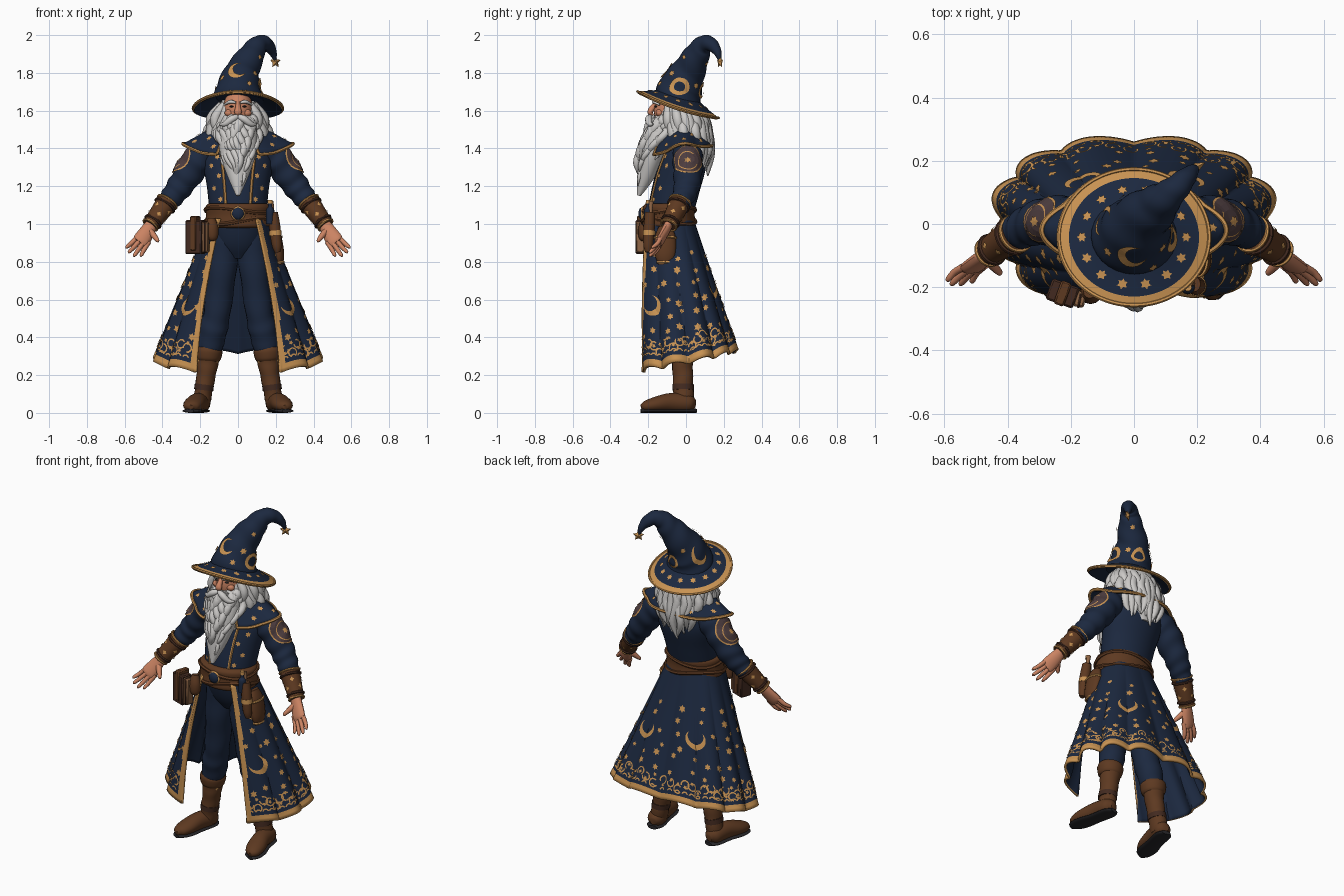
import bpy, bmesh, random
from math import sin, cos, pi, copysign
from mathutils import Vector

random.seed(4)
if "Cube" in bpy.data.objects:
    bpy.data.objects.remove(bpy.data.objects["Cube"])


def material(name, *rgb):
    m = bpy.data.materials.new(name)
    m.use_nodes = True
    m.diffuse_color = (*rgb, 1)
    m.node_tree.nodes["Principled BSDF"].inputs["Base Color"].default_value = (*rgb, 1)
    return m


navy = material("navy cloth", .0115, .0215, .05)
gold = material("gold thread", .58, .29, .085)
leather = material("brown leather", .11, .041, .015)
dark = material("dark leather", .055, .023, .014)
skin = material("skin", .6, .23, .125)
white = material("white hair", .6, .585, .57)
black = material("dark sole", .02, .019, .022)
tan = material("tan leather", .27, .13, .06)
plum = material("dull patch", .075, .047, .05)


def build(name, verts, faces, mats, index=None, recalc=True):
    me = bpy.data.meshes.new(name)
    me.from_pydata(verts, [], faces)
    for m in mats:
        me.materials.append(m)
    if index:
        me.polygons.foreach_set("material_index", index)
    if recalc:
        bm = bmesh.new()
        bm.from_mesh(me)
        bmesh.ops.recalc_face_normals(bm, faces=bm.faces)
        bm.to_mesh(me)
        bm.free()
    me.shade_smooth()
    me.set_sharp_from_angle(angle=.8)
    ob = bpy.data.objects.new(name, me)
    bpy.context.scene.collection.objects.link(ob)
    return ob


def grid(name, f, nu, nv, mats, closed=True, capped=False, rule=None, thick=0):
    """Mesh a surface f(u, v); u runs around, v runs along."""
    n = nu if closed else nu + 1
    verts = [f(i / nu, j / nv) for j in range(nv + 1) for i in range(n)]
    faces, index = [], []
    for j in range(nv):
        for i in range(nu):
            k = (i + 1) % n
            faces.append((j * n + i, j * n + n + i, j * n + n + k, j * n + k))
            index.append(rule((i + .5) / nu, (j + .5) / nv) if rule else 0)
    if capped:
        faces += [tuple(range(n)), tuple(range(nv * n, nv * n + n))]
        index += [index[0], index[-1]]
    ob = build(name, verts, faces, mats, index, recalc=capped)
    if thick:
        mod = ob.modifiers.new("thickness", "SOLIDIFY")
        mod.thickness, mod.material_offset = thick, len(mats) - 1
    return f


def spline(pts, t):
    t = min(max(t, 0), 1) * (len(pts) - 1)
    i = min(int(t), len(pts) - 2)
    t -= i
    a, b, c, d = (pts[min(max(i + k, 0), len(pts) - 1)] for k in (-1, 0, 1, 2))
    return b + ((c - a) + ((a * 2 - b * 5 + c * 4 - d) + (b * 3 - a - c * 3 + d) * t) * t) * (t / 2)


def tube(name, pts, mat, sides=12, ref=(0, 1, 0), fold=0, waves=0, steps=5):
    """Loft along (x, y, z, radius[, depth]) points, with optional cloth folds."""
    pts = [Vector(tuple(p) if len(p) == 5 else (*p, p[3])) for p in pts]

    def f(u, v):
        p = spline(pts, v)
        t = Vector((spline(pts, v + .01) - spline(pts, v - .01))[:3]).normalized()
        side = t.cross(Vector(ref)).normalized()
        a = 2 * pi * u
        k = 1 + fold * sin(2 * pi * waves * v + 2 * sin(a))
        return (Vector(p[:3]) + side * cos(a) * max(p[3], .002) * k
                + side.cross(t) * sin(a) * max(p[4], .002) * k)
    return grid(name, f, sides, steps * (len(pts) - 1), [mat], capped=True)


def mirror(s, *pts):
    return [(p[0] * s, *p[1:]) for p in pts]


def ball(name, at, size, mat, segs=20):
    bm = bmesh.new()
    bmesh.ops.create_uvsphere(bm, u_segments=segs, v_segments=segs // 2, radius=1)
    verts = [Vector(at) + Vector(a * b for a, b in zip(v.co, size)) for v in bm.verts]
    faces = [[v.index for v in f.verts] for f in bm.faces]
    bm.free()
    return build(name, verts, faces, [mat])


def box(name, at, size, mat, turn=0):
    c = [(x, y, z) for z in (-1, 1) for x, y in ((-1, -1), (1, -1), (1, 1), (-1, 1))]
    verts = [[a * b / 2 for a, b in zip(p, size)] for p in c]
    ob = build(name, verts, [(0, 1, 2, 3), (4, 5, 6, 7)]
               + [(i, (i + 1) % 4, (i + 1) % 4 + 4, i + 4) for i in range(4)], [mat])
    ob.location, ob.rotation_euler.z = at, turn
    ob.modifiers.new("soft_edges", "BEVEL").width = .006


# Flat embroidery shapes as lists of polygons
def star(r, points=6):
    ring = [(r * (1, .6)[i % 2] * sin(pi * i / points), r * (1, .6)[i % 2] * cos(pi * i / points))
            for i in range(2 * points)]
    return [[(0, 0), ring[i - 1], ring[i]] for i in range(len(ring))]


def arc(r, turn=0, span=1.5 * pi, width=.55, taper=True, n=16):
    def pt(i, k):
        q = r * (1 - k * width * (sin(pi * i / n) if taper else 1))
        return q * cos(turn + span * i / n), q * sin(turn + span * i / n)
    return [[pt(i, 0), pt(i + 1, 0), pt(i + 1, 1), pt(i, 1)] for i in range(n)]


def ring(r, width):
    return arc(r, 0, 2 * pi, width, False, 24)


def embroider(name, f, items, mat=gold, lift=.004):
    """Lay shapes (u, v, polygons) on the surface f, just above it."""
    verts, faces, e = [], [], .004
    for u, v, polys in items:
        du, dv = (f(u + e, v) - f(u - e, v)) / (2 * e), (f(u, v + e) - f(u, v - e)) / (2 * e)
        normal = du.cross(dv).normalized()
        if normal.dot(f(u, v) - f(u + .5, v)) < 0:
            normal.negate()
        for poly in polys:
            faces.append(range(len(verts), len(verts) + len(poly)))
            verts += [f(u + a / du.length, v + b / dv.length) + normal * lift for a, b in poly]
    build(name, verts, faces, [mat], recalc=False)


def trim(name, f, ends, r=.008, n=40, mat=gold):
    (u0, v0), (u1, v1) = ends
    tube(name, [(*f(u0 + (u1 - u0) * i / n, v0 + (v1 - v0) * i / n), r) for i in range(n + 1)],
         mat, 6, ref=(.13, .2, 1) if v0 == v1 else (0, 1, 0), steps=2)


# Torso and open skirt with rounded pleats and a gold border
torso = tube("torso", [(0, -.06, .82, .06, .05), (0, -.065, .9, .125, .095), (0, -.08, 1.05, .148, .118),
                       (0, -.05, 1.2, .165, .125), (0, -.01, 1.34, .185, .12), (0, -.005, 1.43, .145, .09),
                       (0, -.03, 1.54, .06)], navy, 32)


def skirt(u, v):
    edge = .65 - .15 * v
    a = edge + (2 * pi - 2 * edge) * u
    lobe = abs(sin(6 * a)) ** .8 * 2 - 1.2
    k = 1 + .045 * v * lobe
    x, y = (copysign(abs(q) ** .87, q) for q in (sin(a), -cos(a)))
    y *= 1 + (.45 - .3 * v) * max(cos(a), 0) ** 2
    z = 1.03 + v * (.275 - .055 * cos(a) + .012 * lobe - 1.03)
    return Vector(((.155 + .29 * v) * x * k, -.085 + .1 * v + (.125 + .135 * v) * y * k, z))


grid("skirt", skirt, 216, 40, [navy, gold, navy], closed=False, thick=.014,
     rule=lambda u, v: int(v > .955 or (.5 - abs(u - .5)) * (.8 + 1.4 * v) < .028))
marks = [(u, v, arc(.056, t)) for u, v, t in ((.065, .59, -1.57), (.935, .59, 0), (.4, .52, -.8), (.6, .5, -.8))]
for row in range(6):
    for col in range(18):
        u, v = (col + .5 + random.uniform(-.25, .25)) / 18, .27 + row * .1 + random.uniform(-.03, .03)
        if all(abs(u - m[0]) > .04 or abs(v - m[1]) > .1 for m in marks[:4]) and (v > .4 or col % 2):
            marks.append((u, v, star(random.uniform(.014, .024))))
for col in range(48):
    u = (col + .7) / 49
    marks.append((u, .87 + .03 * sin(col * 2), arc(.027, col * 2.2, 5, .3, False, 10)))
    marks.append((u, .86 + .03 * cos(col * 2.6), star(.012, 5)))
    marks.append((u, .93, arc(.02, 3.4, 2.6, .4, False, 6)))
embroider("skirt_embroidery", skirt, marks)

# Chest trim and stars
for s in (-1, 1):
    trim("chest_trim", torso, ((.75 + s * .07, .37), (.75 + s * .08, .75)), .008)
embroider("chest_stars", torso, [(.75 + s * (.1 + .04 * (i % 2)), .4 + .065 * i, star(.016))
                                 for s in (-1, 1) for i in range(5)])


# Shoulder cape with pointed sides
def cape(u, v):
    a = .45 + (2 * pi - .9) * u
    point = abs(sin(a)) ** 8
    scallop = .012 * v * abs(sin(3 * a))
    drop = .15 * v ** 1.2 + .025 * v * cos(a) - .035 * v * v * point
    return Vector((sin(a) * (.08 + .165 * v + scallop + .035 * v * point),
                   -.02 - cos(a) * (.08 + .075 * v + scallop), 1.54 - drop))


grid("shoulder_cape", cape, 72, 10, [navy], closed=False, thick=.012)
trim("cape_trim", cape, ((0, 1), (1, 1)), .009, 70)
for u in (0, 1):
    trim("cape_edge_trim", cape, ((u, 0), (u, 1)), .008, 10)
embroider("cape_stars", cape, [((i + .5) / 16, .6 + .2 * (i % 2), star(.016)) for i in range(16)])

for s in (-1, 1):
    # Sleeve, shoulder patch, bracer
    sleeve = tube("sleeve", mirror(s, (.14, .005, 1.4, .07), (.215, .01, 1.33, .08), (.3, .005, 1.21, .07),
                                   (.36, -.02, 1.13, .058), (.4, -.045, 1.08, .048)), navy, 24, fold=.05, waves=6, steps=12)
    u = .5 if sleeve(.5, .3).x * s > sleeve(0, .3).x * s else 0
    embroider("shoulder_patch", sleeve, [(u, .32, ring(r, w)) for r, w in ((.09, .34), (.06, .4), (.037, 1))], plum, .007)
    embroider("patch_trim", sleeve, [(u, .32, ring(.094, .09)), (u, .34, arc(.06, .3, 5, .1, False)),
                                     (u, .34, star(.02))], lift=.009)
    bracer = tube("bracer", mirror(s, (.372, -.03, 1.12, .058), (.418, -.06, 1.055, .051),
                                   (.465, -.092, .993, .043)), leather, 20)
    for v in (.04, .97):
        trim("bracer_trim", bracer, ((0, v), (1, v)), .006, 24)
    for v in (.2, .8):
        trim("bracer_strap", bracer, ((0, v), (1, v)), .008, 24, dark)
    embroider("bracer_studs", bracer, [(i / 8, .5 + .12 * (-1) ** i, star(.014, 4)) for i in range(8)])
    # Hand with open fingers
    tube("palm", mirror(s, (.45, -.085, 1.015, .028, .024), (.475, -.105, .97, .038, .023),
                        (.51, -.135, .915, .045, .02), (.522, -.145, .9, .036, .014)), skin)
    tips = ((.588, -.175, .878), (.575, -.188, .853), (.547, -.188, .835), (.512, -.18, .835))
    for i, (x, y, z) in enumerate(tips):
        bx, bz = .541 - .018 * i, .918 - .011 * i
        tube("finger", mirror(s, (bx - .015, -.13, bz + .02, .013), ((bx + x) / 2, y + .025, (bz + z) / 2, .012),
                              (x, y, z, .009), (x, y, z - .006, .003)), skin, 8)
    tube("thumb", mirror(s, (.468, -.105, .965, .02), (.443, -.135, .935, .015), (.425, -.155, .912, .01),
                         (.42, -.16, .908, .003)), skin, 8)
    # Trousers, boot, sole
    tube("trouser_leg", mirror(s, (.07, -.06, 1.0, .085), (.082, -.06, .8, .08), (.108, -.045, .55, .071),
                               (.135, -.03, .42, .074), (.155, -.02, .31, .06)), navy, 20, fold=.03, waves=5, steps=8)
    shaft = tube("boot_shaft", mirror(s, (.155, -.02, .34, .067), (.162, -.018, .25, .055), (.18, -.015, .13, .047, .054),
                                      (.195, -.01, .04, .047, .056)), leather, 20, fold=.03, waves=4, steps=8)
    tube("boot_cuff", mirror(s, (.154, -.02, .345, .068), (.156, -.02, .325, .074), (.158, -.02, .29, .068),
                             (.159, -.02, .275, .058)), leather, 20)
    tube("ankle_strap", mirror(s, (.178, -.015, .15, .051, .057), (.182, -.015, .12, .051, .057)), dark, 20)
    tube("boot_foot", mirror(s, (.19, .05, .045, .02), (.195, .015, .05, .05, .047), (.215, -.08, .055, .05),
                             (.235, -.16, .045, .054, .04), (.248, -.215, .035, .04, .028),
                             (.25, -.238, .03, .012)), leather, 20, ref=(0, 0, 1))
    tube("boot_sole", mirror(s, (.19, .054, .011, .028, .011), (.197, .015, .011, .051, .011), (.216, -.08, .011, .05, .011),
                             (.236, -.16, .011, .057, .011), (.249, -.215, .011, .044, .011),
                             (.251, -.24, .01, .016, .01)), black, 16, ref=(0, 0, 1))
    embroider("boot_studs", shaft, [(.75 + .08 * k, .15 + .05 * abs(k), star(.012, 4)) for k in (-2, -1, 0, 1, 2)])

# Belt, knots, buckle
belt = tube("belt", [(0, -.09, .98, .158, .128), (0, -.09, .995, .174, .14), (0, -.09, 1.045, .17, .136),
                     (0, -.09, 1.09, .172, .138), (0, -.09, 1.108, .156, .124)], leather, 40)
for v, k in ((.35, 1), (.65, -1)):
    tube("belt_strap", [(*(belt(i / 40, v + .08 * k * sin(i * pi / 10))), .011) for i in range(41)],
         leather, 6, ref=(.1, .2, 1), steps=2)
ball("buckle_rim", (0, -.23, 1.055), (.038, .014, .038), gold)
ball("buckle_gem", (0, -.236, 1.055), (.032, .016, .032), navy)

# Books, vial, holster, side bag
box("book_cover", (-.226, -.22, .93), (.092, .07, .18), dark, -.35)
box("book_strap", (-.226, -.22, .95), (.035, .078, .184), leather, -.35)
box("small_book", (-.172, -.238, .93), (.036, .05, .16), tan, -.2)
box("small_book_spine", (-.172, -.242, .93), (.014, .05, .165), dark, -.2)
tube("belt_pouch", [(-.14, -.215, 1.03, .02), (-.138, -.222, .98, .034, .03), (-.136, -.22, .93, .03),
                    (-.136, -.215, .915, .012)], leather)
tube("belt_vial", [(.17, -.2, 1.0, .022), (.17, -.2, 1.07, .022), (.17, -.2, 1.09, .011), (.17, -.2, 1.11, .011)], navy)
tube("vial_cork", [(.17, -.2, 1.108, .014), (.17, -.2, 1.128, .013)], gold, 10)
tube("holster", [(.185, -.19, 1.06, .026), (.195, -.195, .98, .03), (.205, -.2, .89, .026), (.21, -.2, .85, .015)], leather)
tube("holster_band", [(.196, -.195, .965, .033), (.198, -.196, .94, .033)], gold)
tube("wand_handle", [(.183, -.188, 1.06, .01), (.175, -.185, 1.12, .013)], tan, 8)
bag = tube("side_bag", [(.185, -.11, .985, .02, .035), (.2, -.11, .93, .03, .055), (.215, -.11, .84, .03, .055),
                        (.22, -.11, .785, .018, .035)], leather, 20)
for v in (.35, .9):
    trim("bag_trim", bag, ((0, v), (1, v)), .007, 24)
embroider("bag_clasp", bag, [(.5, .6, ring(.045, .22))])

# Head and face
ball("head", (0, -.07, 1.6), (.08, .1, .12), skin, 28)
tube("nose", [(0, -.155, 1.645, .01), (0, -.178, 1.615, .015), (0, -.19, 1.59, .02, .014), (0, -.175, 1.576, .008)], skin)
for s in (-1, 1):
    ball("cheek", (s * .046, -.14, 1.588), (.026, .02, .02), skin, 14)
    ball("eye", (s * .034, -.159, 1.622), (.012, .008, .005), black, 12)
    tube("eyebrow", mirror(s, (.012, -.172, 1.642, .006), (.042, -.168, 1.647, .01), (.075, -.14, 1.63, .004)), white, 8)
    tube("moustache", mirror(s, (.002, -.188, 1.568, .013), (.032, -.198, 1.556, .019), (.068, -.192, 1.53, .015),
                             (.1, -.175, 1.528, .004)), white, 10)

# Beard and hair: soft masses covered by thick wavy locks
tube("beard_mass", [(0, -.09, 1.575, .085, .06), (0, -.145, 1.47, .102, .07), (0, -.18, 1.36, .092, .065),
                    (0, -.215, 1.25, .055, .045), (0, -.25, 1.15, .01)], white, 24)
for i in range(26):
    s = -1 + 2 * (i % 13) / 12
    end = 1.14 + .17 * abs(s) + random.uniform(0, .05) + (.13 if i > 12 else 0)
    path = []
    for j in range(9):
        t = j / 8
        z = 1.56 + (end - 1.56) * t
        w = .08 + .037 * sin(min((1.56 - z) * 9, pi)) - .07 * max(0, 1.42 - z)
        x = s * w * (1 - .33 * t * t) + .014 * sin(j * 1.4 + i * 1.3)
        y = -.16 - .09 * min((1.56 - z) / .22, 1) ** .8 + .08 * s * s - .014 * cos(j * 1.4 + i)
        path.append((x, y, z, .025 * (1 - t) ** .5 + .002))
    tube("beard_lock", path, white, 8, steps=3)
tube("hair_mass", [(0, -.03, 1.65, .085, .07), (0, .01, 1.57, .128, .095), (0, .035, 1.47, .13, .09),
                   (0, .07, 1.36, .095, .055), (0, .09, 1.28, .035, .02)], white, 24)
for i in range(30):
    a = -2.55 + 5.1 * i / 29
    c, d, q = sin(a), cos(a), random.uniform(-.03, .03)
    wave = .016 * sin(i * 2.3)
    low = 1.28 + .07 * (1 - d) + q
    tube("hair_lock", [(c * .085, -.045 + d * .065, 1.635, .02), (c * .128 + wave, -.015 + d * .11, 1.56, .027),
                       (c * .148 - wave, .0 + d * .118, 1.48, .027), (c * .14 + wave, .005 + d * .125, (1.48 + low) / 2, .023),
                       (c * .12 - wave, .015 + d * .1, low, .004)], white, 8)


# Hat: drooping brim and bent cone
def brim(u, v):
    a, w = 2 * pi * u, v ** .85
    z = (1.685 + .025 * cos(a)) * (1 - w) + (1.622 + .07 * cos(a) + .01 * cos(2 * a)) * w
    return Vector(((.11 + .128 * v) * sin(a), -.042 - (.105 + .11 * v) * cos(a), z))


grid("hat_brim", brim, 64, 16, [navy, gold, navy], rule=lambda u, v: int(v > .75), thick=.012)
trim("brim_edge", brim, ((0, 1), (1, 1)), .007, 60)
embroider("brim_stars", brim, [((i + .5) / 14, .42, star(.018)) for i in range(14)])
cone = tube("hat_cone", [(0, -.045, 1.66, .135, .125), (.005, -.025, 1.73, .115), (.025, .015, 1.81, .09),
                         (.07, .055, 1.89, .07), (.102, .085, 1.942, .053), (.137, .117, 1.957, .042),
                         (.168, .15, 1.935, .031), (.187, .17, 1.9, .019), (.195, .178, 1.868, .008)],
            navy, 28, fold=.03, waves=7, steps=8)
embroider("hat_embroidery", cone,
          [(.79, .18, arc(.05, 3.3, width=.6)), (.52, .14, ring(.054, .45)), (.3, .15, ring(.045, .42)),
           (.05, .15, arc(.052, 3.3)), (.64, .2, star(.02)), (.9, .13, star(.02)), (.68, .1, star(.018)),
           (.4, .2, star(.02)), (.16, .24, star(.018)), (.66, .36, star(.016)), (.36, .38, star(.016))], lift=.007)

# Star charm on the hat tip
rim = [(.034 * (1, .5)[i % 2] * sin(pi * i / 5), 0, .034 * (1, .5)[i % 2] * cos(pi * i / 5)) for i in range(10)]
charm = build("hat_star", rim + [(0, -.014, 0), (0, .014, 0)],
              [(i, (i + 1) % 10, k) for i in range(10) for k in (10, 11)], [gold])
charm.location, charm.rotation_euler.z = (.198, .18, 1.858), .5
